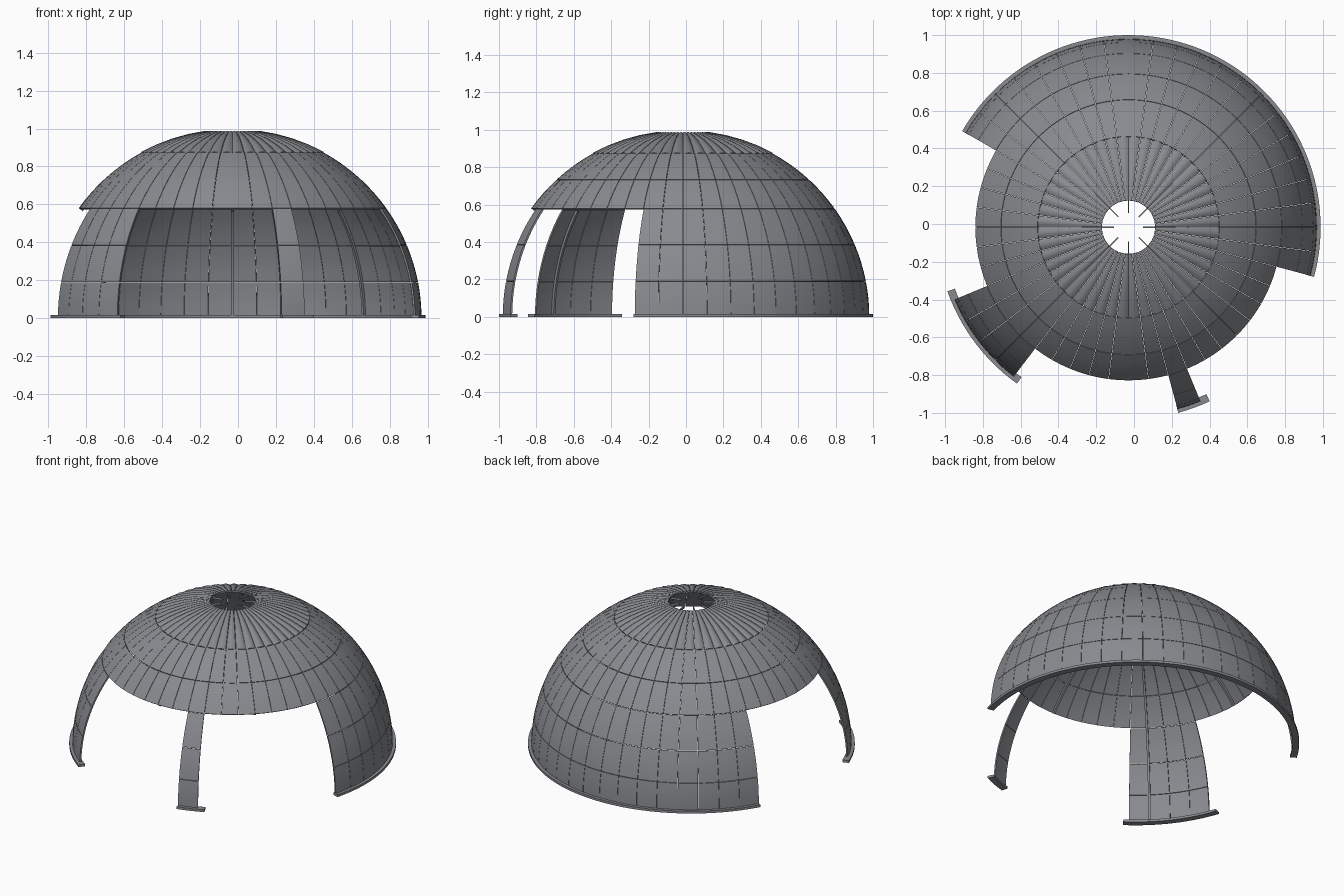
import bpy, bmesh, math
from math import sin, cos, radians, pi

if "Cube" in bpy.data.objects:
    bpy.data.objects.remove(bpy.data.objects["Cube"])

CX, CY = -0.029, -0.017       # dome axis
R, THICK = 0.997, 0.010       # shell radius and thickness
STEP = 7.5                    # panel width in degrees
LEVELS = [0.8, 11.0, 22.7, 35.5, 47.4, 61.2, 81.9]   # row elevations in degrees
STANDING = [(-15, 150), (202.5, 232.5), (285, 292.5)]  # surviving lower wall


def material(name, rgb):
    m = bpy.data.materials.new(name)
    m.diffuse_color = (*rgb, 1)
    m.use_nodes = True
    m.node_tree.nodes["Principled BSDF"].inputs["Base Color"].default_value = m.diffuse_color
    return m


GREY = material("steel grey", (0.245, 0.255, 0.275))


def point(r, az, el):
    a, e = radians(az), radians(el)
    return (CX + r * cos(e) * cos(a), CY + r * cos(e) * sin(a), r * sin(e))


def block(bm, nu, nv, pos):
    """Closed curved block: pos(u, v, side), side 0 inner and 1 outer."""
    g = [[[bm.verts.new(pos(i / nu, j / nv, s)) for j in range(nv + 1)]
          for i in range(nu + 1)] for s in (0, 1)]
    for i in range(nu):
        for j in range(nv):
            for s in (0, 1):
                q = [g[s][i][j], g[s][i + 1][j], g[s][i + 1][j + 1], g[s][i][j + 1]]
                bm.faces.new(q if s else q[::-1])
    for i in range(nu):
        for j in (0, nv):
            bm.faces.new([g[0][i][j], g[0][i + 1][j], g[1][i + 1][j], g[1][i][j]])
    for j in range(nv):
        for i in (0, nu):
            bm.faces.new([g[0][i][j], g[0][i][j + 1], g[1][i][j + 1], g[1][i][j]])


def finish(bm, name, angle=30):
    bmesh.ops.recalc_face_normals(bm, faces=bm.faces[:])
    me = bpy.data.meshes.new(name)
    bm.to_mesh(me)
    bm.free()
    me.materials.append(GREY)
    ob = bpy.data.objects.new(name, me)
    bpy.context.collection.objects.link(ob)
    bpy.ops.object.select_all(action='DESELECT')
    ob.select_set(True)
    bpy.context.view_layer.objects.active = ob
    bpy.ops.object.shade_smooth_by_angle(angle=radians(angle))


def panel(bm, az, lo, hi, puff=0.0, nu=2):
    """One shell panel with a hairline gap around it."""
    def pos(u, v, s):
        el = lo + 0.08 + (hi - lo - 0.16) * v
        gap = min(0.06 / cos(radians(el)), 0.35)
        a = az + gap + (STEP - 2 * gap) * u
        width = cos(radians(el)) * radians(STEP)
        r = R - THICK * (1 - s) + puff * width * (sin(pi * u) - 0.6)
        return point(r, a, el)
    block(bm, nu, 4, pos)


def standing(az):
    return any(a - 0.01 <= az + d <= b + 0.01 for a, b in STANDING for d in (0, -360))


# Lower wall: only the standing stretches
for row in range(3):
    bm = bmesh.new()
    for k in range(48):
        if standing(k * STEP + STEP / 2):
            panel(bm, k * STEP, LEVELS[row], LEVELS[row + 1])
    finish(bm, f"wall_row_{row + 1}")

# Upper dome: complete rows
for row in (3, 4):
    bm = bmesh.new()
    for k in range(48):
        panel(bm, k * STEP, LEVELS[row], LEVELS[row + 1])
    finish(bm, f"roof_row_{row - 2}")

# Fluted cap around the open oculus
bm = bmesh.new()
for k in range(48):
    panel(bm, k * STEP, LEVELS[5], LEVELS[6], puff=0.16, nu=6)
finish(bm, "fluted_cap", 50)

# Inner ribs every 45 degrees, reaching the ground where the wall stands
bm = bmesh.new()
for k in range(8):
    az = k * 45
    lo = 0.8 if standing(az) else LEVELS[3]

    def rib(u, v, s, az=az, lo=lo):
        el = lo + (85.5 - lo) * v
        r = R - THICK - (0.002 if s else 0.017)
        half = 0.007 if el < 80 else 0.003
        x, y, z = point(r, az, el)
        side, a = (u - 0.5) * 2 * half, radians(az)
        return (x - side * sin(a), y + side * cos(a), z)
    block(bm, 1, 32, rib)
finish(bm, "inner_ribs")

# Foundation rail under each standing stretch
bm = bmesh.new()
for a0, a1 in [(-15, 150), (199.5, 234.5), (285, 295)]:
    def rail(u, v, s, a0=a0, a1=a1):
        a = radians(a0 + (a1 - a0) * u)
        r = 1.017 if s else 0.975
        return (CX + r * cos(a), CY + r * sin(a), 0.016 * v)
    block(bm, max(4, round((a1 - a0) / 2.5)), 1, rail)
finish(bm, "foundation_rail")
